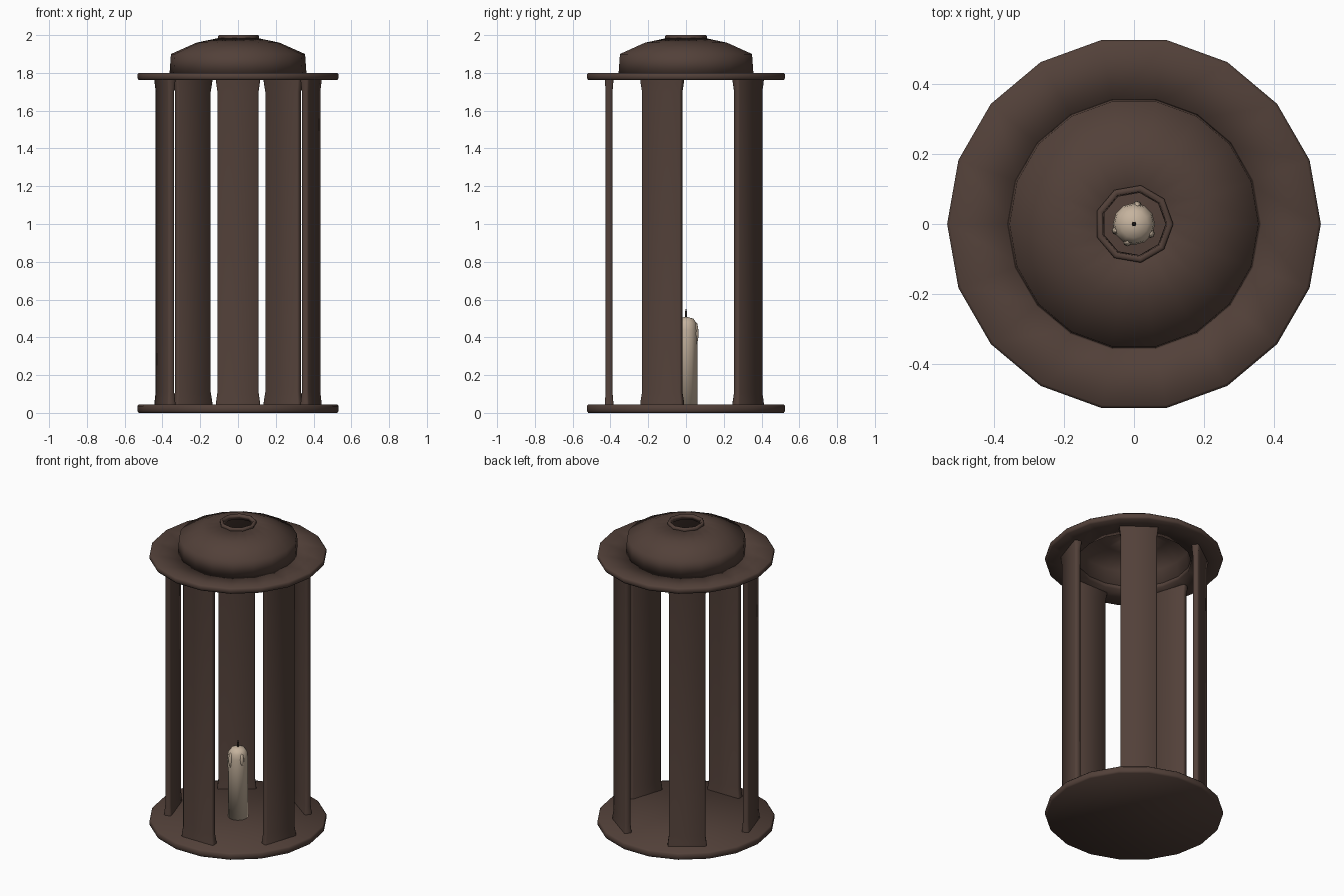
import bpy, bmesh
from math import sin, cos, pi, radians
from mathutils import Matrix, Vector

cube = bpy.data.objects.get("Cube")
if cube:
    bpy.data.objects.remove(cube, do_unlink=True)


def material(name, rgb):
    m = bpy.data.materials.new(name)
    m.use_nodes = True
    m.diffuse_color = (*rgb, 1)
    m.node_tree.nodes["Principled BSDF"].inputs["Base Color"].default_value = (*rgb, 1)
    return m


BROWN = material("dark brown metal", (0.085, 0.052, 0.041))
WAX = material("cream wax", (0.56, 0.45, 0.34))
WICK = material("charred wick", (0.03, 0.02, 0.016))


def finish(bm, name, mat):
    """Turn a bmesh into a smooth shaded object."""
    bmesh.ops.recalc_face_normals(bm, faces=bm.faces)
    for f in bm.faces:
        f.smooth = True
    mesh = bpy.data.meshes.new(name)
    bm.to_mesh(mesh)
    bm.free()
    mesh.materials.append(mat)
    ob = bpy.data.objects.new(name, mesh)
    bpy.context.collection.objects.link(ob)
    return ob


def lathe(name, profile, sides, mat, closed=False):
    """Revolve (radius, z) points; closed profiles make rings, others get caps."""
    bm = bmesh.new()
    rings = [[bm.verts.new((r * cos(2 * pi * i / sides), r * sin(2 * pi * i / sides), z))
              for i in range(sides)] for r, z in profile]
    pairs = list(zip(rings, rings[1:]))
    if closed:
        pairs.append((rings[-1], rings[0]))
    else:
        bm.faces.new(rings[0])
        bm.faces.new(rings[-1])
    for a, b in pairs:
        for i in range(sides):
            j = (i + 1) % sides
            bm.faces.new((a[i], a[j], b[j], b[i]))
    return finish(bm, name, mat)


# Base plate and roof brim
lathe("base_plate", [(0.525, 0), (0.533, 0.01), (0.533, 0.036), (0.525, 0.045)], 18, BROWN)
lathe("roof_brim", [(0.345, 1.762), (0.525, 1.762), (0.533, 1.772),
                    (0.533, 1.792), (0.525, 1.8), (0.345, 1.8)], 18, BROWN, True)

# Hollow dome with an open vent collar
lathe("roof_dome", [(0.363, 1.79), (0.355, 1.9), (0.22, 1.96), (0.1, 1.985),
                    (0.09, 1.97), (0.21, 1.942), (0.335, 1.885), (0.345, 1.79)], 18, BROWN, True)
lathe("vent_collar", [(0.112, 1.975), (0.112, 1.996), (0.106, 2.0),
                      (0.094, 2.0), (0.09, 1.97)], 9, BROWN, True)


def post(name, angle):
    """Flat upright with rounded edges that flares slightly at both ends."""
    bm = bmesh.new()
    half_w, half_t, edge = 0.109, 0.018, 0.007
    section = [(-half_w, -half_t + edge), (-half_w + edge, -half_t),
               (half_w - edge, -half_t), (half_w, -half_t + edge),
               (half_w, half_t - edge), (half_w - edge, half_t),
               (-half_w + edge, half_t), (-half_w, half_t - edge)]
    rings = []
    for z, grow in ((0.04, 0.008), (0.06, 0.007), (0.11, 0), (1.7, 0), (1.75, 0.007), (1.77, 0.008)):
        rings.append([bm.verts.new((x + (grow if x > 0 else -grow),
                                    y - 0.407 + (grow if y > 0 else -grow) * 0.6, z))
                      for x, y in section])
    for a, b in zip(rings, rings[1:]):
        for i in range(8):
            j = (i + 1) % 8
            bm.faces.new((a[i], a[j], b[j], b[i]))
    bm.faces.new(rings[0])
    bm.faces.new(rings[-1])
    bm.transform(Matrix.Rotation(angle, 4, 'Z'))
    ob = finish(bm, name, BROWN)
    bpy.context.view_layer.objects.active = ob
    for o in bpy.context.selected_objects:
        o.select_set(False)
    ob.select_set(True)
    bpy.ops.object.shade_smooth_by_angle(angle=radians(50))


for i, label in enumerate(("front", "front_left", "back_left", "back_right", "front_right")):
    post(label + "_post", i * 2 * pi / 5)

# Candle with a rounded top, wax drips and a wick
lathe("candle", [(0.06, 0.04), (0.06, 0.44), (0.056, 0.475), (0.04, 0.498), (0.012, 0.507)], 12, WAX)
bm = bmesh.new()
for angle, z, length in ((200, 0.41, 0.07), (250, 0.43, 0.05), (80, 0.42, 0.06), (330, 0.44, 0.04)):
    a = radians(angle)
    place = Matrix.Translation(Vector((0.054 * cos(a), 0.054 * sin(a), z)))
    bmesh.ops.create_uvsphere(bm, u_segments=8, v_segments=6, radius=1,
                              matrix=place @ Matrix.Diagonal((0.013, 0.013, length, 1)))
finish(bm, "wax_drips", WAX)
lathe("wick", [(0.007, 0.5), (0.006, 0.53), (0.003, 0.55)], 6, WICK)
